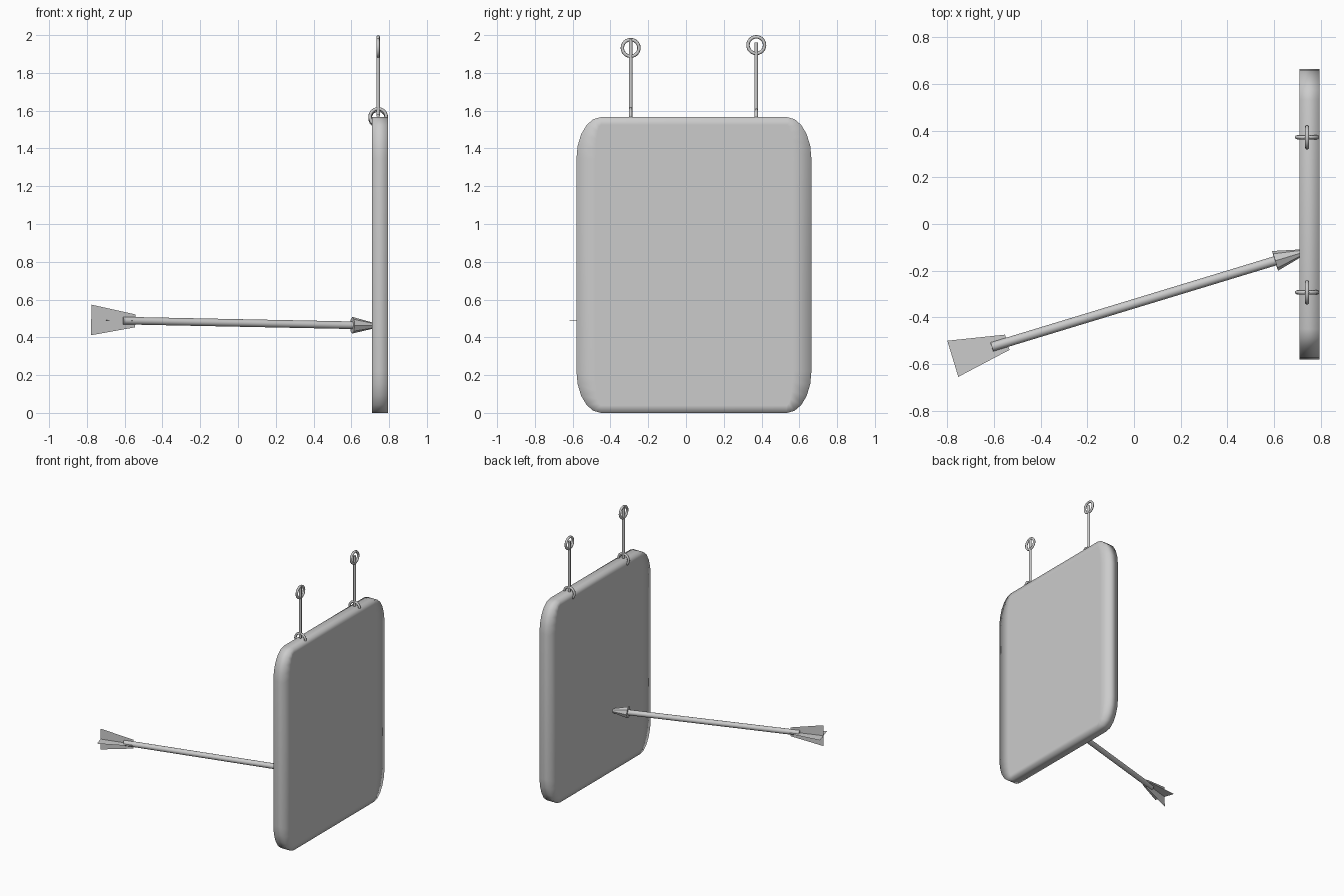
import bpy, bmesh, math
from mathutils import Vector, Matrix

cube = bpy.data.objects.get("Cube")
if cube:
    bpy.data.objects.remove(cube, do_unlink=True)

GREY = (0.6, 0.6, 0.6, 1)
grey = bpy.data.materials.new("plain_grey")
grey.use_nodes = True
grey.diffuse_color = GREY
grey.node_tree.nodes["Principled BSDF"].inputs["Base Color"].default_value = GREY


def finish(name, bm, smooth=True):
    bmesh.ops.recalc_face_normals(bm, faces=bm.faces)
    mesh = bpy.data.meshes.new(name)
    bm.to_mesh(mesh)
    bm.free()
    mesh.materials.append(grey)
    for p in mesh.polygons:
        p.use_smooth = smooth
    ob = bpy.data.objects.new(name, mesh)
    bpy.context.scene.collection.objects.link(ob)
    return ob


def smooth_by_angle(ob, angle=40):
    bpy.ops.object.select_all(action='DESELECT')
    ob.select_set(True)
    bpy.context.view_layer.objects.active = ob
    bpy.ops.object.shade_smooth_by_angle(angle=math.radians(angle))


def frustum(name, start, end, r1, r2, sides):
    start, end = Vector(start), Vector(end)
    axis = end - start
    matrix = Matrix.Translation((start + end) / 2) @ axis.to_track_quat('Z', 'Y').to_matrix().to_4x4()
    bm = bmesh.new()
    bmesh.ops.create_cone(bm, cap_ends=True, segments=sides, radius1=r1, radius2=r2,
                          depth=axis.length, matrix=matrix)
    ob = finish(name, bm)
    smooth_by_angle(ob)
    return ob


def ring(name, center, major, minor, rotation):
    bpy.ops.mesh.primitive_torus_add(location=center, rotation=rotation, major_radius=major,
                                     minor_radius=minor, major_segments=24, minor_segments=8)
    ob = bpy.context.object
    ob.name = name
    ob.data.materials.append(grey)
    bpy.ops.object.shade_smooth()


# Board: slab with elliptical corners, inset faces soften the shading at the rim
X0, X1 = 0.71, 0.795
MID_Y, MID_Z, HALF_Y, HALF_Z = 0.042, 0.783, 0.622, 0.783
CORNER_Y, CORNER_Z, STEPS = 0.13, 0.22, 5


def outline(inset_y=0, inset_z=0):
    points = []
    for quarter, (sy, sz) in enumerate([(1, 1), (-1, 1), (-1, -1), (1, -1)]):
        for i in range(STEPS + 1):
            a = math.pi / 2 * (quarter + i / STEPS)
            points.append((MID_Y + sy * (HALF_Y - CORNER_Y) + (CORNER_Y - inset_y) * math.cos(a),
                           MID_Z + sz * (HALF_Z - CORNER_Z) + (CORNER_Z - inset_z) * math.sin(a)))
    return points


bm = bmesh.new()
loops = []
for x, iy, iz in [(X0, 0.1, 0.04), (X0, 0, 0), (X1, 0, 0), (X1, 0.1, 0.04)]:
    loops.append([bm.verts.new((x, y, z)) for y, z in outline(iy, iz)])
for a, b in zip(loops, loops[1:]):
    for i in range(len(a)):
        j = (i + 1) % len(a)
        bm.faces.new((a[i], a[j], b[j], b[i]))
bm.faces.new(loops[0])
bm.faces.new(loops[-1])
finish("board", bm)

# Hangers: ring through the board, rod and top ring
HANG_X = 0.742
for side, y, low, high, rod_top in [("front", -0.293, 1.567, 1.932, 1.98),
                                    ("back", 0.372, 1.56, 1.947, 1.96)]:
    ring(side + "_lower_ring", (HANG_X, y, low), 0.043, 0.009, (math.pi / 2, 0, 0))
    ring(side + "_upper_ring", (HANG_X, y, high), 0.044, 0.009, (0, math.pi / 2, 0))
    frustum(side + "_hanger_rod", (HANG_X, y, low + 0.01), (HANG_X, y, rod_top), 0.01, 0.01, 12)

# Arrow: everything is laid out along one axis
tail = Vector((-0.777, -0.578, 0.492))
neck = Vector((0.605, -0.158, 0.464))
along = (neck - tail).normalized()
across = along.cross(Vector((0, 0, 1))).normalized()
upward = across.cross(along)

frustum("arrow_shaft", tail + along * 0.175, neck + along * 0.02, 0.02, 0.02, 12)
frustum("arrow_head", neck, neck + along * 0.18, 0.044, 0.0, 8)

# Fletching: two crossed flat blades, widening to the tail
for name, direction in [("level_feather", across), ("upright_feather", upward)]:
    bm = bmesh.new()
    front = tail + along * 0.244
    corners = [tail + direction * 0.081, tail - direction * 0.081,
               front - direction * 0.034, front + direction * 0.034]
    bm.faces.new([bm.verts.new(p) for p in corners])
    finish(name, bm, smooth=False)
